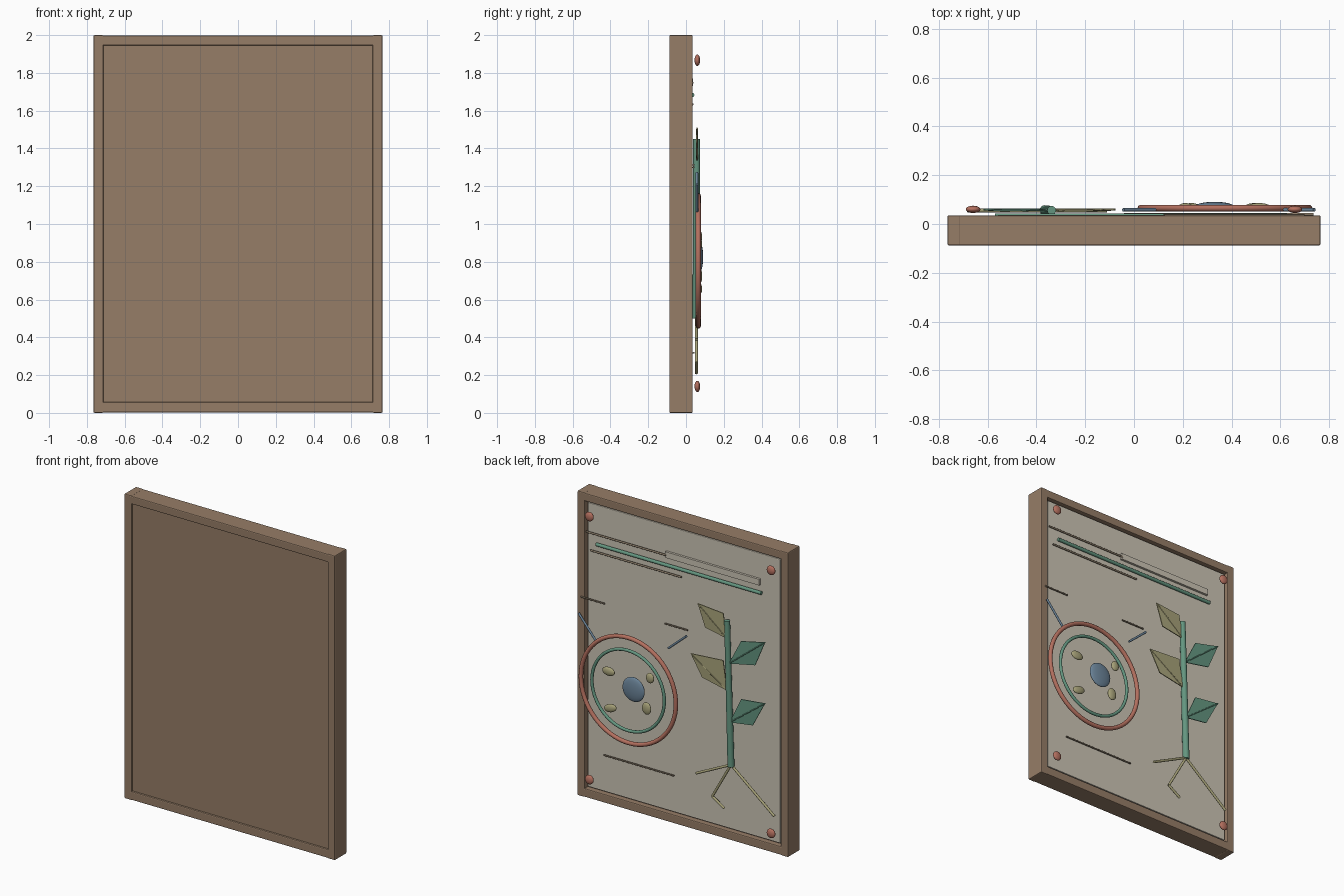
import bpy, bmesh, math
from mathutils import Vector

if "Cube" in bpy.data.objects:
    bpy.data.objects.remove(bpy.data.objects["Cube"])


def mat(name, rgb):
    m = bpy.data.materials.new(name)
    lin = [((c / 255 + 0.055) / 1.055) ** 2.4 for c in rgb]
    m.diffuse_color = (*lin, 1)
    m.use_nodes = True
    m.node_tree.nodes["Principled BSDF"].inputs["Base Color"].default_value = m.diffuse_color
    return m


WOOD = mat("wood brown", (150, 125, 103))
PAPER = mat("paper beige", (204, 197, 181))
RED = mat("clay red", (180, 112, 95))
TEAL = mat("sage teal", (100, 150, 128))
BLUE = mat("slate blue", (108, 133, 154))
OLIVE = mat("dry olive", (168, 163, 122))
TAUPE = mat("taupe", (145, 130, 110))


def finish(name, m, smooth=True):
    o = bpy.context.object
    o.name = name
    o.data.materials.append(m)
    if smooth:
        bpy.ops.object.shade_smooth_by_angle(angle=math.radians(40))
    return o


def box(name, m, x0, x1, y0, y1, z0, z1, bevel=0.0):
    bpy.ops.mesh.primitive_cube_add(size=1, location=((x0 + x1) / 2, (y0 + y1) / 2, (z0 + z1) / 2))
    o = bpy.context.object
    o.scale = (x1 - x0, y1 - y0, z1 - z0)
    bpy.ops.object.transform_apply(location=False, rotation=False, scale=True)
    if bevel:
        b = o.modifiers.new("bevel", 'BEVEL')
        b.width, b.segments = bevel, 2
    return finish(name, m, False)


def rod(name, m, a, b, r, y, r2=None):
    """Round bar between two (x, z) points at depth y."""
    p, q = Vector((a[0], y, a[1])), Vector((b[0], y, b[1]))
    bpy.ops.mesh.primitive_cone_add(vertices=16, radius1=r, radius2=r2 or r,
                                    depth=(q - p).length, location=(p + q) / 2)
    bpy.context.object.rotation_euler = (q - p).to_track_quat('Z', 'Y').to_euler()
    return finish(name, m)


def blob(name, m, x, y, z, rx, ry, rz, tilt=0):
    bpy.ops.mesh.primitive_uv_sphere_add(segments=24, ring_count=14, radius=1, location=(x, y, z),
                                         rotation=(0, tilt, 0))
    bpy.context.object.scale = (rx, ry, rz)
    return finish(name, m)


def ring(name, m, x, y, z, major, minor):
    bpy.ops.mesh.primitive_torus_add(major_segments=64, minor_segments=12, location=(x, y, z),
                                     rotation=(math.pi / 2, 0, 0),
                                     major_radius=major, minor_radius=minor)
    return finish(name, m)


def leaf(name, m, base, s1, tip, s2, y=0.055):
    """Thin diamond with a slightly raised fold from base to tip."""
    bm = bmesh.new()
    v = [bm.verts.new((p[0], y + d, p[1])) for p, d in ((base, .003), (s1, 0), (tip, .003), (s2, 0))]
    bm.faces.new((v[0], v[1], v[2]))
    bm.faces.new((v[0], v[2], v[3]))
    bmesh.ops.recalc_face_normals(bm, faces=bm.faces)
    me = bpy.data.meshes.new(name)
    bm.to_mesh(me)
    bm.free()
    o = bpy.data.objects.new(name, me)
    bpy.context.collection.objects.link(o)
    me.materials.append(m)
    s = o.modifiers.new("thickness", 'SOLIDIFY')
    s.thickness, s.offset = 0.006, 0
    rod(name + "_midrib", m, base, tip, 0.004, y + 0.004)


# Frame: two uprights, two rails, a backing panel and the paper sheet
W, T, Y0, Y1 = 0.765, 0.053, -0.088, 0.035
for side, s in (("left", -1), ("right", 1)):
    xs = sorted((s * W, s * (W - T)))
    box("frame_upright_" + side, WOOD, xs[0], xs[1], Y0, Y1, 0, 2, 0.006)
box("frame_rail_bottom", WOOD, -W + T / 2, W - T / 2, Y0, Y1, 0.002, 0.058, 0.006)
box("frame_rail_top", WOOD, -W + T / 2, W - T / 2, Y0, Y1, 1.945, 1.998, 0.006)
box("backing_panel", WOOD, -W + T / 2, W - T / 2, -0.076, 0.0, 0.03, 1.97)
box("paper_sheet", PAPER, -0.70, 0.70, -0.002, 0.022, 0.07, 1.935, 0.004)

# Corner studs
for x in (-0.66, 0.66):
    for z in (0.14, 1.867):
        blob("corner_stud", RED, x, 0.06, z, 0.03, 0.015, 0.03)

# Heading plate and rods
box("heading_plate", PAPER, -0.557, 0.127, 0.021, 0.037, 1.731, 1.771)
rod("heading_rod", TAUPE, (0.70, 1.748), (0.12, 1.748), 0.006, 0.034)
rod("heading_bar", TEAL, (0.628, 1.683), (-0.571, 1.683), 0.011, 0.033)
rod("heading_underline", TAUPE, (0.67, 1.633), (0.01, 1.633), 0.006, 0.034)

# Short note rods and their pointers
for a, b, z in ((0.736, 0.562, 1.313), (0.126, -0.04, 1.30), (0.569, 0.06, 0.318)):
    rod("note_rod", TAUPE, (a, z), (b, z), 0.005, 0.04)
rod("pointer_right", BLUE, (0.74, 1.212), (0.617, 1.067), 0.007, 0.058)
rod("pointer_left", BLUE, (0.087, 1.156), (-0.044, 1.27), 0.007, 0.058)

# Cell: two rings, a nucleus and four seeds
ring("outer_ring", RED, 0.373, 0.065, 0.805, 0.345, 0.0135)
ring("inner_ring", TEAL, 0.375, 0.065, 0.803, 0.263, 0.010)
blob("nucleus", BLUE, 0.33, 0.072, 0.825, 0.08, 0.019, 0.08)
for x, z, rx, rz, t in ((0.512, 0.895, 0.045, 0.028, 0.0), (0.211, 0.931, 0.028, 0.033, 0.0),
                        (0.499, 0.657, 0.046, 0.026, 0.3), (0.236, 0.725, 0.032, 0.040, 0.0)):
    blob("seed", OLIVE, x, 0.072, z, rx, 0.014, rz, t)

# Plant: stem, leaves and roots
rod("stem", TEAL, (-0.366, 0.50), (-0.338, 1.45), 0.021, 0.056, 0.018)
leaf("upper_leaf_right", OLIVE, (-.339, 1.333), (-.31, 1.49), (-.128, 1.507), (-.179, 1.363))
leaf("lower_leaf_right", OLIVE, (-.339, .992), (-.31, 1.181), (-.077, 1.165), (-.157, 1.029))
leaf("upper_leaf_left", TEAL, (-.353, 1.173), (-.44, 1.341), (-.615, 1.381), (-.542, 1.211))
leaf("lower_leaf_left", TEAL, (-.36, .789), (-.44, .96), (-.615, .98), (-.525, .812))
crown = (-0.366, 0.51)
for a, b in ((crown, (-.113, .387)), (crown, (-.23, .267)),
             ((-.23, .267), (-.317, .211)), (crown, (-.68, .256))):
    rod("root", OLIVE, a, b, 0.008, 0.055)
